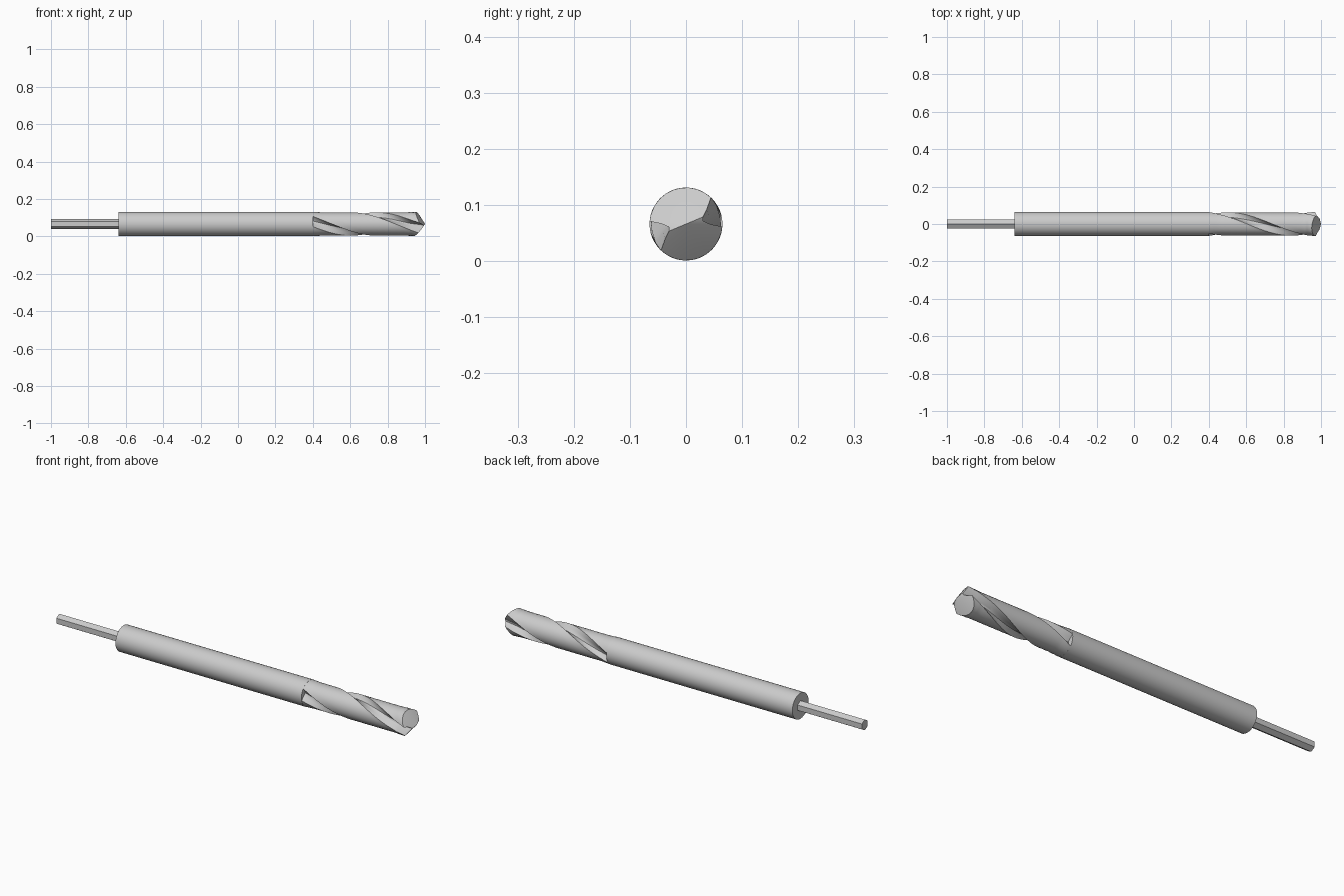
import bpy, bmesh
from math import sin, cos, radians, pi

if "Cube" in bpy.data.objects:
    bpy.data.objects.remove(bpy.data.objects["Cube"])

R, CZ = 0.065, 0.066   # body radius and axis height


def finish(bm, name, angle=30):
    bmesh.ops.recalc_face_normals(bm, faces=bm.faces)
    me = bpy.data.meshes.new(name)
    bm.to_mesh(me)
    bm.free()
    ob = bpy.data.objects.new(name, me)
    bpy.context.collection.objects.link(ob)
    bpy.ops.object.select_all(action='DESELECT')
    ob.select_set(True)
    bpy.context.view_layer.objects.active = ob
    bpy.ops.object.shade_smooth_by_angle(angle=radians(angle))
    return ob


def bridge(bm, a, b):
    n = len(a)
    for i in range(n):
        bm.faces.new((a[i], a[(i + 1) % n], b[(i + 1) % n], b[i]))


def prism(name, x0, x1, r, sides, phase=0):
    bm = bmesh.new()
    rings = []
    for x in (x0, x1):
        rings.append([bm.verts.new((x, r * cos(2 * pi * i / sides + phase),
                                    CZ + r * sin(2 * pi * i / sides + phase)))
                      for i in range(sides)])
    bridge(bm, *rings)
    for ring in rings:
        bm.faces.new(ring)
    return finish(bm, name)


# hexagonal shank and plain round body
prism("hex_shank", -1.0, -0.635, 0.027, 6, pi / 6)
prism("round_body", -0.64, 0.40, R, 48)

# fluted section: half cross-section as (angle, radius, depth share), repeated twice
half = [(-25, 1.0), (-21, 0.74), (-11, 0.60), (2, 0.62), (14, 0.76), (26, 1.0)]
half += [(26 + 129 * i / 10, 1.0) for i in range(1, 10)]
half[-1] = (145, 1.0)
profile = half + [(a + 180, f) for a, f in half]


def flute_point(x, a, f):
    deep = 1 + 0.3 * min(1, max(0, (x - 0.82) / 0.1))
    outer = R - 0.003 * min(1, max(0, (x - 0.40) / 0.05))
    outer += 0.003 * min(1, max(0, (x - 0.90) / 0.04))
    t = radians(a - 14 + 380 * (x - 0.40))
    r = outer * (1 - (1 - f) * deep)
    return r, t


bm = bmesh.new()
rings = []
steps = 46
for k in range(steps + 1):
    x = 0.395 + (0.925 - 0.395) * k / steps
    ring = []
    for a, f in profile:
        r, t = flute_point(x, a, f)
        ring.append(bm.verts.new((x, r * cos(t), CZ + r * sin(t))))
    rings.append(ring)

# drill point: rim falls away from the cutting ridge
tip = []
for a, f in profile:
    r, t = flute_point(0.965, a, f)
    s = sin(t - radians(20))
    drop = 0.014 + (0.036 if s > 0 else 0.048) * abs(s)
    tip.append(bm.verts.new((1.0 - drop * r / R, r * cos(t), CZ + r * sin(t))))
rings.append(tip)
for a, b in zip(rings, rings[1:]):
    bridge(bm, a, b)
bm.faces.new(rings[0])
apex = bm.verts.new((1.0, 0, CZ))
for i in range(len(tip)):
    bm.faces.new((tip[i], tip[(i + 1) % len(tip)], apex))
finish(bm, "fluted_drill_tip", 25)
